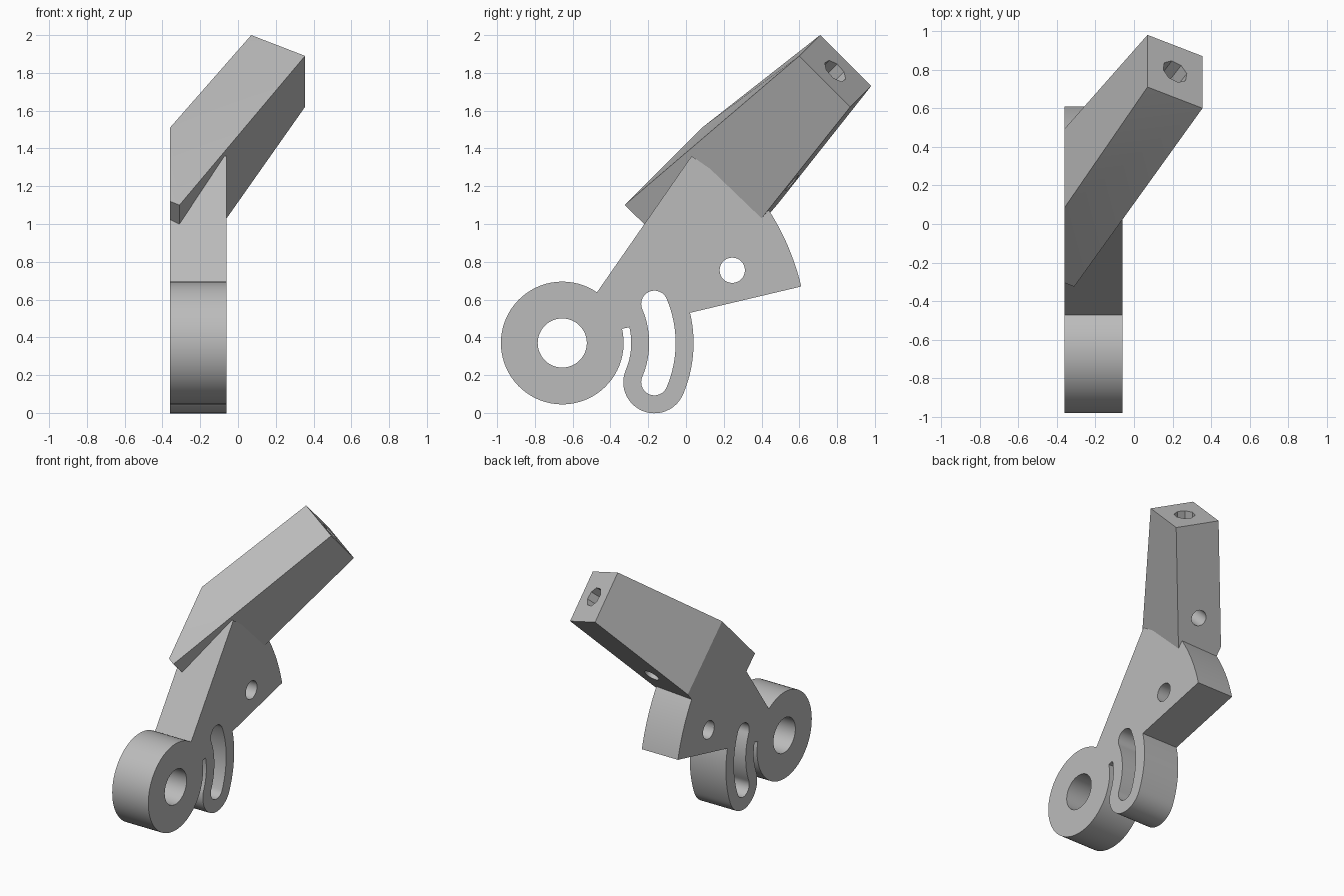
import bpy, bmesh
from math import radians, sin, cos
from mathutils import Vector

cube = bpy.data.objects.get("Cube")
if cube:
    bpy.data.objects.remove(cube)

grey = bpy.data.materials.new("plain grey")
grey.use_nodes = True
grey.diffuse_color = (0.5, 0.5, 0.5, 1)
grey.node_tree.nodes["Principled BSDF"].inputs["Base Color"].default_value = (0.5, 0.5, 0.5, 1)

X0, X1 = -0.36, -0.06          # plate sides
PIVOT = (-0.655, 0.37)         # ring centre, shared by all arcs (y, z)
SLOT_R, SWING = 0.53, 23       # slot centre line and half angle


def polar(r, a, c=PIVOT):
    return (c[0] + r * cos(radians(a)), c[1] + r * sin(radians(a)))


def arc(r, a, b, c=PIVOT, n=24):
    return [polar(r, a + (b - a) * i / n, c) for i in range(n + 1)]


def add_object(name, bm):
    bmesh.ops.recalc_face_normals(bm, faces=bm.faces)
    mesh = bpy.data.meshes.new(name)
    bm.to_mesh(mesh)
    bm.free()
    mesh.materials.append(grey)
    ob = bpy.data.objects.new(name, mesh)
    bpy.context.collection.objects.link(ob)
    return ob


def prism(name, ring, depth):
    """Extrude a closed ring of 3D points along a vector."""
    bm = bmesh.new()
    face = bm.faces.new([bm.verts.new(p) for p in ring])
    new = bmesh.ops.extrude_face_region(bm, geom=[face])["geom"]
    moved = [v for v in new if isinstance(v, bmesh.types.BMVert)]
    bmesh.ops.translate(bm, verts=moved, vec=depth)
    return add_object(name, bm)


def slab(name, outline, x0, x1):
    return prism(name, [(x0, y, z) for y, z in outline], Vector((x1 - x0, 0, 0)))


def drill(name, start, end, r, sides):
    axis = Vector(end) - Vector(start)
    u = axis.orthogonal().normalized()
    v = axis.normalized().cross(u)
    ring = [Vector(start) + u * px + v * py
            for px, py in arc(r, 0, 360, (0, 0), sides)[:-1]]
    return prism(name, ring, axis)


def combine(ob, other, operation):
    mod = ob.modifiers.new(operation, 'BOOLEAN')
    mod.object, mod.operation, mod.solver = other, operation, 'EXACT'
    bpy.context.view_layer.objects.active = ob
    bpy.ops.object.modifier_apply(modifier=mod.name)
    bpy.data.objects.remove(other)


# Plate outline: ring, straight back, fan, curved slot arm and spring gap
low, high = polar(SLOT_R, -SWING), polar(SLOT_R, SWING)
outline = [(0.03, 1.36)]
outline += arc(1.30, 33, 13.3)
outline += arc(0.695, 13.3, -SWING)
outline += arc(0.165, -SWING, -SWING - 180, low)[1:]
outline += arc(0.365, -SWING, 13.3)[1:]
outline += arc(0.325, 13.3, -304.4, n=64)
bracket = slab("lever_bracket", outline, X0, X1)

# Bar: tapered beam trimmed flush with the plate's outer side
across = Vector((-0.05, 0.02, 0.02))
end = [Vector(p) for p in ((0.07, 0.71, 2.0), (0.355, 0.60, 1.89),
                           (0.355, 0.87, 1.62), (0.07, 0.98, 1.73))]
heel = [Vector((-0.31, -0.325, 1.10)), Vector((-0.31, 0.117, 0.675))]
trim = [p + across for p in heel] + [Vector((X0, 0.085, 1.51)), Vector((X0, 0.493, 1.115))]
bm = bmesh.new()
for p in end + heel + trim:
    bm.verts.new(p)
bmesh.ops.convex_hull(bm, input=bm.verts)
bmesh.ops.dissolve_limit(bm, angle_limit=radians(1), verts=bm.verts, edges=bm.edges)
combine(bracket, add_object("bar", bm), 'UNION')

# Through holes in the plate: pivot bore, pin hole and curved slot
cut0, cut1 = X0 - 0.1, X1 + 0.1
slot = arc(0.60, -SWING, SWING) + arc(0.07, SWING, SWING + 180, high)[1:]
slot += arc(0.46, SWING, -SWING)[1:] + arc(0.07, 180 - SWING, 360 - SWING, low)[1:-1]
for name, shape in (("bore", arc(0.13, 0, 360, n=48)[:-1]),
                    ("pin", arc(0.067, 0, 360, (0.245, 0.755), 32)[:-1]),
                    ("slot", slot)):
    combine(bracket, slab(name, shape, cut0, cut1), 'DIFFERENCE')

# Bar holes: blind socket along the bar and a cross hole underneath
tip = sum(end, Vector()) / 4
along = Vector((0.665, 0.855, 0.86))
middle = tip - along * 0.48
down = Vector((0, 0.707, -0.707))
combine(bracket, drill("socket", tip + along * 0.1, middle, 0.072, 8), 'DIFFERENCE')
combine(bracket, drill("cross_hole", middle, middle + down * 0.5, 0.055, 24), 'DIFFERENCE')

bpy.ops.object.select_all(action='DESELECT')
bracket.select_set(True)
bpy.context.view_layer.objects.active = bracket
bpy.ops.object.shade_smooth_by_angle(angle=radians(25))
